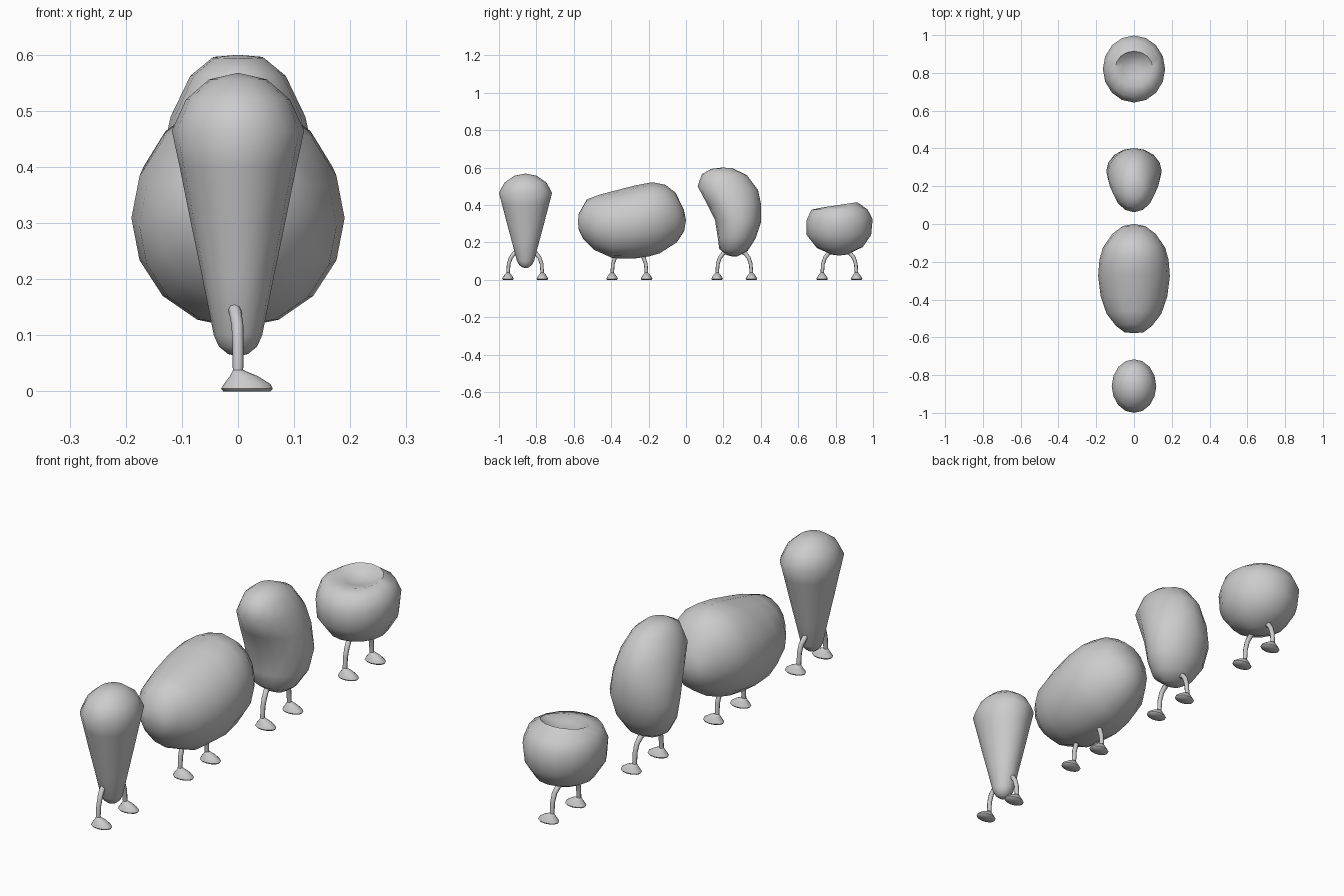
import bpy, bmesh, math
from mathutils import Vector

if "Cube" in bpy.data.objects:
    bpy.data.objects.remove(bpy.data.objects["Cube"])

X, Y = Vector((1, 0, 0)), Vector((0, 1, 0))


def loft(name, rings, side, seg=14):
    """Skin elliptical rings; each is (end a, end b, half width along side)."""
    bm = bmesh.new()
    loops = []
    for a, b, w in rings:
        a, b = Vector(a), Vector(b)
        mid, half = (a + b) / 2, (b - a) / 2
        if w == 0:
            loops.append([bm.verts.new(mid)])
        else:
            angles = [2 * math.pi * i / seg for i in range(seg)]
            loops.append([bm.verts.new(mid + half * math.cos(t) + side * w * math.sin(t))
                          for t in angles])
    for p, q in zip(loops, loops[1:]):
        for i in range(seg):
            j = (i + 1) % seg
            if len(p) == 1:
                bm.faces.new((p[0], q[i], q[j]))
            elif len(q) == 1:
                bm.faces.new((p[i], q[0], p[j]))
            else:
                bm.faces.new((p[i], q[i], q[j], p[j]))
    for end in (loops[0], loops[-1]):
        if len(end) > 1:
            bm.faces.new(end)
    bmesh.ops.recalc_face_normals(bm, faces=bm.faces)
    mesh = bpy.data.meshes.new(name)
    bm.to_mesh(mesh)
    bm.free()
    obj = bpy.data.objects.new(name, mesh)
    bpy.context.collection.objects.link(obj)
    bpy.ops.object.select_all(action='DESELECT')
    obj.select_set(True)
    bpy.context.view_layer.objects.active = obj
    bpy.ops.object.shade_smooth_by_angle(angle=math.radians(60))
    return obj


def body(name, rows):
    """Rows are side-silhouette pairs: y0, z0, y1, z1, half width in x."""
    loft(name, [((0, a, b), (0, c, d), w) for a, b, c, d, w in rows], X, 16)


def leg_and_foot(name, cy, s):
    # Bowed leg tube
    path = [Vector((x, cy + s * y, z)) for x, y, z in
            [(-.008, .035, .152), (-.005, .058, .142), (-.001, .077, .118),
             (0, .088, .085), (0, .092, .03)]]
    rings = []
    for i, p in enumerate(path):
        t = path[min(i + 1, 4)] - path[max(i - 1, 0)]
        r = .012 - .0007 * i
        n = t.cross(X).normalized() * r
        rings.append((p + n, p - n, r))
    loft(name + "_leg", rings, X, 8)
    # Wedge shoe with toe towards +x
    y = cy + s * .092
    shoe = [(-.026, 0, .058, 0, .027), (-.030, .005, .062, .005, .031),
            (-.024, .015, .058, .013, .027), (-.014, .028, .036, .027, .018),
            (-.009, .038, .010, .038, .009), (0, .041, 0, .041, 0)]
    loft(name + "_foot", [((a, y, b), (c, y, d), w) for a, b, c, d, w in shoe], Y, 12)


# Tapered root body
taper = [(.568, 0, 0), (.556, .06, .052), (.52, .112, .093), (.465, .142, .118),
         (.40, .125, .104), (.30, .099, .084), (.20, .072, .063), (.10, .046, .043),
         (.08, .034, .034), (.067, .018, .018), (.062, 0, 0)]
body("tapered_body", [(-.858 - ry, z, -.858 + ry, z, rx) for z, ry, rx in taper])

# Long lumpy oval body
body("oval_body", [
    (-.578, .31, -.578, .31, 0), (-.573, .265, -.573, .355, .05),
    (-.55, .22, -.53, .43, .095), (-.49, .16, -.46, .456, .145),
    (-.39, .115, -.38, .477, .176), (-.28, .113, -.27, .505, .19),
    (-.20, .125, -.18, .522, .183), (-.14, .142, -.11, .508, .165),
    (-.05, .20, -.055, .465, .115), (-.01, .26, -.012, .375, .06), (0, .32, 0, .32, 0)])

# Upright kidney body
body("kidney_body", [
    (.19, .6, .19, .6, 0), (.135, .593, .245, .598, .045),
    (.085, .565, .325, .56, .085), (.062, .50, .385, .48, .12),
    (.11, .41, .402, .40, .139), (.155, .32, .402, .31, .147),
    (.17, .225, .372, .22, .13), (.178, .165, .33, .155, .09),
    (.22, .132, .275, .126, .042), (.248, .125, .248, .125, 0)])

# Round body with a dimpled top
body("round_body", [
    (.82, .13, .82, .13, 0), (.78, .135, .86, .135, .045),
    (.70, .17, .945, .175, .115), (.645, .24, .99, .24, .156),
    (.643, .315, .998, .325, .165), (.67, .375, .97, .377, .145),
    (.73, .387, .915, .415, .10), (.775, .378, .89, .388, .06), (.84, .368, .84, .368, 0)])

# Pairs of legs and shoes
for label, cy in (("tapered", -.86), ("oval", -.303), ("kidney", .258), ("round", .82)):
    leg_and_foot(label + "_right", cy, -1)
    leg_and_foot(label + "_left", cy, 1)
